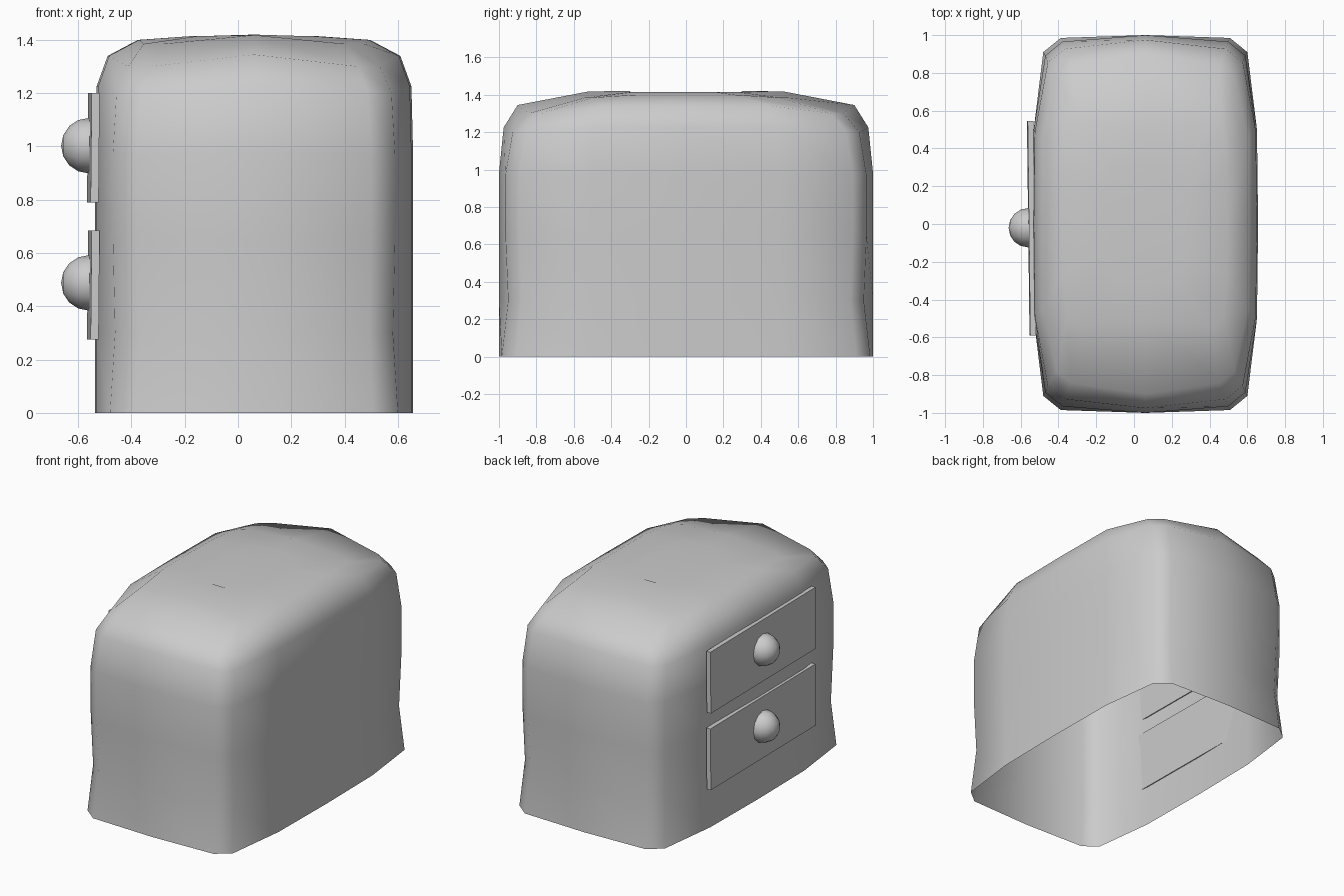
import bpy, bmesh
from mathutils import Matrix, Vector

if "Cube" in bpy.data.objects:
    bpy.data.objects.remove(bpy.data.objects["Cube"])


def finish(bm, name, smooth):
    bmesh.ops.recalc_face_normals(bm, faces=bm.faces[:])
    for f in bm.faces:
        f.smooth = smooth
    me = bpy.data.meshes.new(name)
    bm.to_mesh(me)
    bm.free()
    ob = bpy.data.objects.new(name, me)
    bpy.context.collection.objects.link(ob)
    return ob


# Rounded cabinet shell, open underneath: a loft of soft rectangles
CX, HX, HY = 0.06, 0.597, 1.0
quarter = [(0.0, 1.0, "end"), (0.75, 0.985, "corner"), (0.905, 0.91, "corner"), (0.99, 0.5, "side")]
section = [(x, y, k) for x, y, k in quarter] + [(1.0, 0.0, "side")]
section += [(x, -y, k) for x, y, k in reversed(quarter)]
section += [(-x, y, k) for x, y, k in reversed(section[1:-1])]

# half-width scale, half-length scale, corner pull, z at ends, sides, corners
levels = [
    (1.00, 1.00, 1.00, 0.00, 0.00, 0.00),
    (1.00, 1.00, 0.965, 0.30, 0.30, 0.30),
    (1.00, 1.00, 0.98, 0.65, 0.65, 0.65),
    (1.00, 1.00, 0.98, 0.98, 0.98, 0.97),
    (0.99, 0.975, 0.965, 1.225, 1.225, 1.20),
    (0.92, 0.90, 0.95, 1.345, 1.34, 1.30),
    (0.73, 0.52, 1.05, 1.418, 1.40, 1.385),
    (0.38, 0.30, 1.00, 1.42, 1.415, 1.415),
]
bm = bmesh.new()
rings = []
for sx, sy, pull, ze, zs, zc in levels:
    z = {"end": ze, "side": zs, "corner": zc}
    ring = []
    for x, y, kind in section:
        p = pull if kind == "corner" else 1.0
        ring.append(bm.verts.new((CX + x * HX * sx * p, y * HY * sy * p, z[kind])))
    rings.append(ring)
n = len(section)
for a, b in zip(rings, rings[1:]):
    for i in range(n):
        j = (i + 1) % n
        bm.faces.new((a[i], a[j], b[j], b[i]))
bm.faces.new(rings[-1])
finish(bm, "cabinet_body", True)


# Thin drawer front and its half-round knob
def drawer(label, z):
    bm = bmesh.new()
    m = (Matrix.Translation((-0.543, -0.022, z)) @ Matrix.Rotation(0.012, 4, "Z")
         @ Matrix.Rotation(0.010, 4, "Y") @ Matrix.Diagonal((0.03, 1.135, 0.41, 1)))
    bmesh.ops.create_cube(bm, size=1, matrix=m)
    finish(bm, label + "_drawer_front", False)

    bm = bmesh.new()
    m = Matrix.Translation((-0.56, -0.02, z + 0.008)) @ Matrix.Rotation(1.5708, 4, "Y")
    bmesh.ops.create_uvsphere(bm, u_segments=12, v_segments=8, radius=0.104, matrix=m)
    bmesh.ops.bisect_plane(bm, geom=bm.verts[:] + bm.edges[:] + bm.faces[:],
                           plane_co=Vector((-0.545, 0, 0)), plane_no=Vector((1, 0, 0)),
                           clear_outer=True)
    finish(bm, label + "_drawer_knob", True)


drawer("upper", 0.995)
drawer("lower", 0.48)
